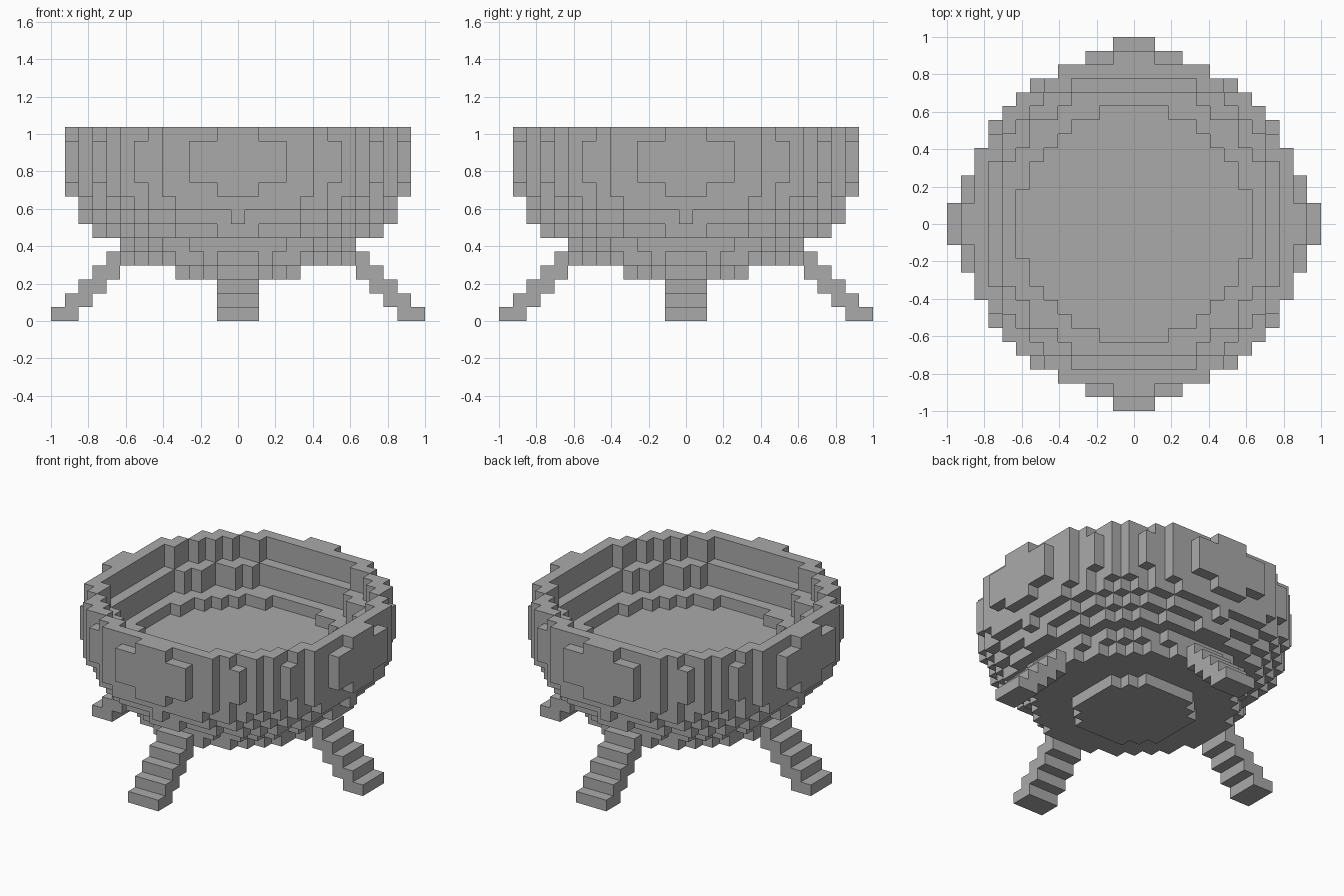
import bpy
import bmesh
from mathutils import Vector, Matrix

old = bpy.data.objects.get("Cube")
if old:
    bpy.data.objects.remove(old, do_unlink=True)

UNIT = 2 / 27          # edge length of one block
LAYERS = 14

stone = bpy.data.materials.new("grey_stone")
stone.use_nodes = True
GREY = (0.4, 0.4, 0.4, 1)
stone.diffuse_color = GREY
stone.node_tree.nodes["Principled BSDF"].inputs["Base Color"].default_value = GREY


def disc(radius_sq, layer):
    """Blocks of one layer lying inside a circle."""
    span = range(-13, 14)
    return {(x, y, layer) for x in span for y in span if x * x + y * y <= radius_sq}


def build(name, cells):
    """Mesh the exposed sides of a set of blocks."""
    bm = bmesh.new()
    corners = {}

    def vert(p):
        key = tuple(round(2 * c) for c in p)
        if key not in corners:
            corners[key] = bm.verts.new(p * UNIT)
        return corners[key]

    for cell in cells:
        centre = Vector(cell) + Vector((0, 0, 0.5))
        for axis in range(3):
            for sign in (-1, 1):
                n = Vector((0, 0, 0))
                n[axis] = sign
                if tuple(int(a + b) for a, b in zip(cell, n)) in cells:
                    continue
                u = Vector((0, 0, 0))
                u[(axis + 1) % 3] = 0.5
                v = n.cross(u)
                mid = centre + n / 2
                bm.faces.new([vert(mid + o) for o in (-u - v, u - v, u + v, v - u)])
    mesh = bpy.data.meshes.new(name)
    bm.to_mesh(mesh)
    bm.free()
    mesh.materials.append(stone)
    obj = bpy.data.objects.new(name, mesh)
    bpy.context.collection.objects.link(obj)
    return obj


# Bowl: flattened ball below, with a flat base plate as its lowest layer
bowl = disc(70, 4)
for layer in range(5, LAYERS):
    bowl |= disc(156.65 - 2.18 * (layer - 11) ** 2, layer)

# Hollow: three stepped wells down to a flat floor
for radius_sq, layers in ((118, (12, 13)), (98, (10, 11)), (70, (9,))):
    for layer in layers:
        bowl -= disc(radius_sq, layer)
build("bowl", bowl)

# Small round boss under the bowl
build("base_disc", disc(20, 3))

# Four stepped legs, three blocks wide, splaying outward
leg = {(r, w, k) for k in range(5) for r in (12 - k, 13 - k) for w in (-1, 0, 1)}
leg -= bowl
for i, name in enumerate(("left_leg", "back_leg", "right_leg", "front_leg")):
    obj = build(name, leg)
    obj.data.transform(Matrix.Rotation(i * 1.5707963, 4, "Z"))
